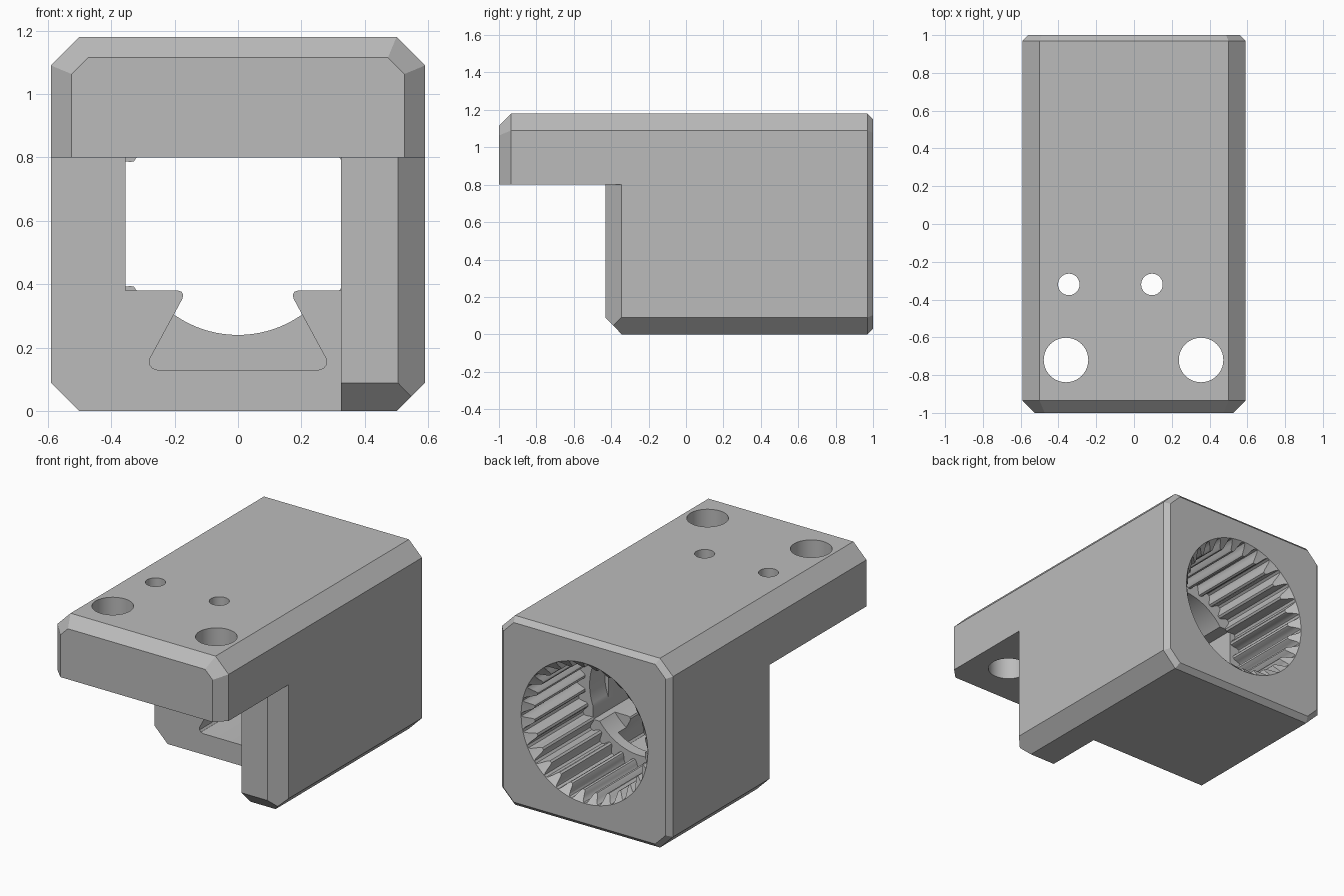
import bpy, bmesh, math

if "Cube" in bpy.data.objects:
    bpy.data.objects.remove(bpy.data.objects["Cube"])

CZ = 0.59                      # height of the bearing axis

grey = bpy.data.materials.new("grey plastic")
grey.diffuse_color = (0.5, 0.5, 0.5, 1)
grey.use_nodes = True
grey.node_tree.nodes["Principled BSDF"].inputs["Base Color"].default_value = grey.diffuse_color


def loft(name, rings):
    """Closed solid through rings of matching 3D points."""
    bm = bmesh.new()
    loops = [[bm.verts.new(p) for p in r] for r in rings]
    n = len(loops[0])
    for a, b in zip(loops, loops[1:]):
        for i in range(n):
            bm.faces.new((a[i], a[(i + 1) % n], b[(i + 1) % n], b[i]))
    bm.faces.new(loops[0])
    bm.faces.new(loops[-1])
    bmesh.ops.recalc_face_normals(bm, faces=bm.faces)
    me = bpy.data.meshes.new(name)
    bm.to_mesh(me)
    bm.free()
    me.materials.append(grey)
    ob = bpy.data.objects.new(name, me)
    bpy.context.collection.objects.link(ob)
    return ob


def along_y(name, pts, y0, y1):
    return loft(name, [[(x, y, z) for x, z in pts] for y in (y0, y1)])


def box(name, x0, x1, y0, y1, z0, z1):
    return along_y(name, [(x0, z0), (x1, z0), (x1, z1), (x0, z1)], y0, y1)


def circle(r, n, cx=0.0, cy=0.0):
    return [(cx + r * math.cos(2 * math.pi * i / n),
             cy + r * math.sin(2 * math.pi * i / n)) for i in range(n)]


def octagon(y, inset):
    """Chamfered square outline, inset evenly on every side."""
    h = CZ - inset
    s = 0.50 - inset * math.tan(math.pi / 8)
    pts = [(h, -s), (h, s), (s, h), (-s, h), (-h, s), (-h, -s), (-s, -h), (s, -h)]
    return [(x, y, z + CZ) for x, z in pts]


# Main block with chamfered ends
body = loft("bearing_holder", [octagon(-1, 0.065), octagon(-0.935, 0),
                               octagon(0.97, 0), octagon(1, 0.03)])
cutters = []

# Open space under the top plate, leaving the right cheek standing
cutters.append(box("under_plate_cut", -1, 1, -1.2, -0.43, -0.2, 0.80))
cutters.append(box("left_step_cut", -1, 0.325, -1.2, 0.02, -0.2, 0.80))

# Chamfers on the front of the cheek: outer side and bottom
e = 0.1
side = [(0.505 - e, -0.43 - e), (0.59 + e, -0.345 + e), (0.59 + e, -0.43 - e)]
cutters.append(loft("cheek_side_cut", [[(x, y, z) for x, y in side] for z in (-0.2, 0.80)]))
low = [(-0.43 - e, 0.09 + e), (-0.345 + e, -e), (-0.43 - e, -e)]
cutters.append(loft("cheek_bottom_cut", [[(x, y, z) for y, z in low] for x in (0.2, 0.8)]))

# Rectangular channel and the dovetail slot below it
cutters.append(box("channel_cut", -0.355, 0.325, -0.6, 0.45, 0.38, 0.80))
half = [(0.255, 0.13), (0.27, 0.135), (0.279, 0.147), (0.278, 0.165),
        (0.176, 0.353), (0.173, 0.366), (0.178, 0.376), (0.19, 0.38), (0.19, 0.45)]
cutters.append(along_y("dovetail_cut", half + [(-x, z) for x, z in reversed(half)],
                       -0.1, 0.38))

# Bearing bore: stop ring, ribbed sleeve and tapered mouth
cutters.append(along_y("stop_ring_cut", circle(0.35, 96, 0, CZ), 0.30, 0.50))
RIBS, STEPS = 28, 12
ribbed = []
for i in range(RIBS * STEPS):
    a = 2 * math.pi * i / (RIBS * STEPS)
    wave = max(-1, min(1, 1.35 * math.cos(RIBS * a)))
    r = 0.409 + 0.026 * wave
    ribbed.append((r * math.cos(a), CZ + r * math.sin(a)))
cutters.append(along_y("ribbed_bore_cut", ribbed, 0.45, 1.1))
cutters.append(loft("mouth_cut", [[(x, y, z) for x, z in circle(r, 96, 0, CZ)]
                                  for y, r in ((0.94, 0.377), (1.0, 0.437), (1.02, 0.457))]))

# Screw holes through the top plate
for x, y, r in ((-0.36, -0.72, 0.118), (0.355, -0.72, 0.118),
                (-0.345, -0.32, 0.057), (0.095, -0.32, 0.057)):
    cutters.append(loft("screw_hole_cut", [[(px, py, z) for px, py in circle(r, 40, x, y)]
                                           for z in (0.70, 1.3)]))

# Cut everything out of the block
bpy.context.view_layer.objects.active = body
body.select_set(True)
for c in cutters:
    m = body.modifiers.new("cut", 'BOOLEAN')
    m.operation = 'DIFFERENCE'
    m.solver = 'EXACT'
    m.object = c
    bpy.ops.object.modifier_apply(modifier=m.name)
    bpy.data.objects.remove(c)

bpy.ops.object.shade_smooth_by_angle(angle=math.radians(28))
